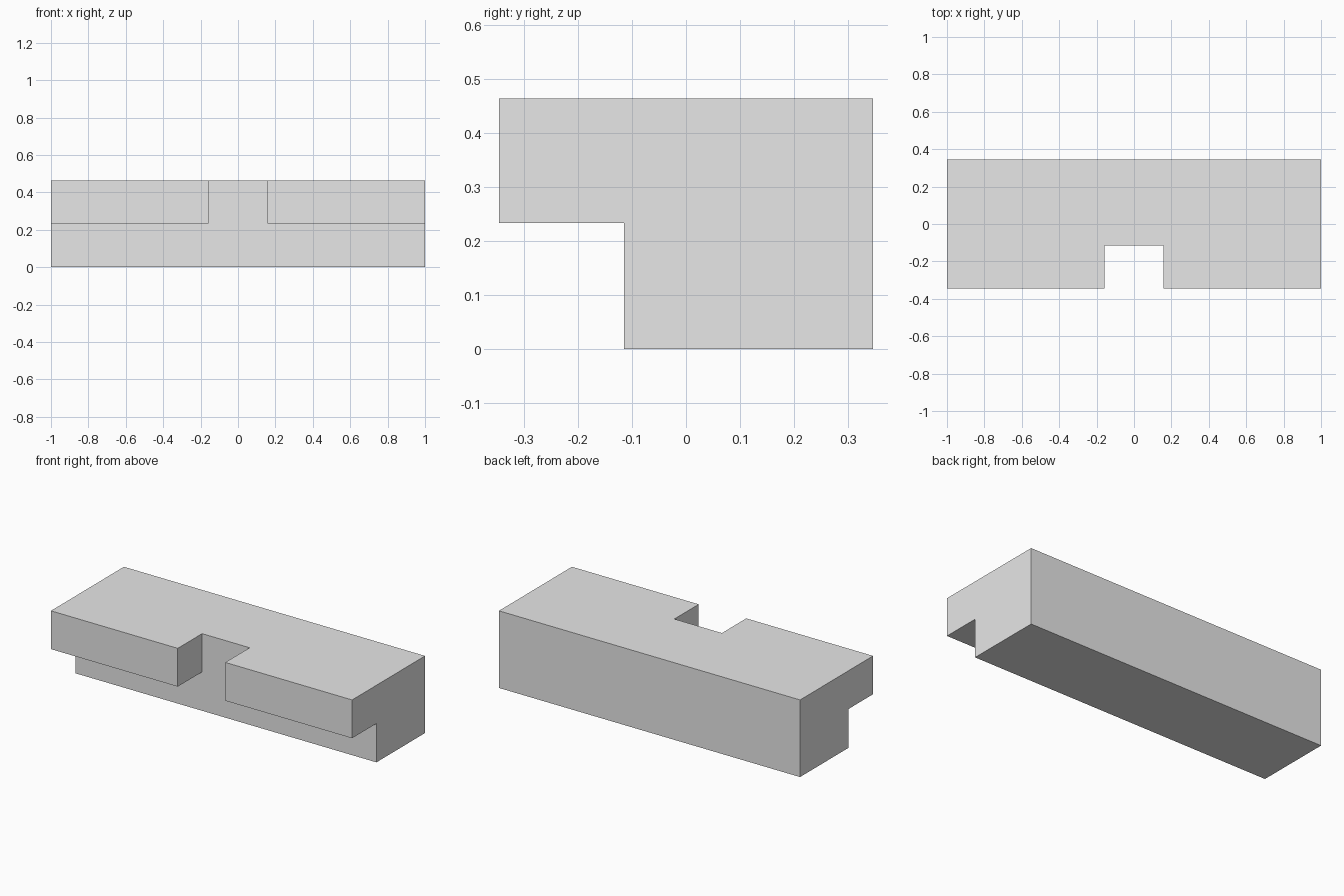
import bpy
import bmesh
from mathutils import Vector

cube = bpy.data.objects.get("Cube")
if cube:
    bpy.data.objects.remove(cube, do_unlink=True)

HALF_LENGTH = 1.0
BACK, RECESS, FRONT = 0.346, -0.115, -0.346
HEIGHT, LEDGE = 0.463, 0.233
NOTCH = 0.158

# Main body as a plain block
bm = bmesh.new()
bmesh.ops.create_cube(bm, size=1)
bmesh.ops.scale(bm, vec=(2 * HALF_LENGTH, BACK - RECESS, HEIGHT), verts=bm.verts)
bmesh.ops.translate(bm, vec=(0, (BACK + RECESS) / 2, HEIGHT / 2), verts=bm.verts)

# Cut lines for the ledge underside and the notch sides
for point, normal in (((0, 0, LEDGE), (0, 0, 1)),
                      ((NOTCH, 0, 0), (1, 0, 0)),
                      ((-NOTCH, 0, 0), (1, 0, 0))):
    bmesh.ops.bisect_plane(bm, geom=bm.verts[:] + bm.edges[:] + bm.faces[:],
                           plane_co=point, plane_no=normal)

# Pull the two overhanging blocks forward from the upper front
bm.normal_update()
for face in bm.faces[:]:
    centre = face.calc_center_median()
    if face.normal.y < -0.9 and centre.z > LEDGE and abs(centre.x) > NOTCH:
        moved = bmesh.ops.extrude_discrete_faces(bm, faces=[face])["faces"][0]
        bmesh.ops.translate(bm, vec=Vector((0, FRONT - RECESS, 0)), verts=moved.verts)

# Merge coplanar faces into clean flat sides
bmesh.ops.remove_doubles(bm, verts=bm.verts, dist=0.0001)
bmesh.ops.dissolve_limit(bm, angle_limit=0.01, verts=bm.verts, edges=bm.edges)
bmesh.ops.recalc_face_normals(bm, faces=bm.faces)

mesh = bpy.data.meshes.new("notched_block")
bm.to_mesh(mesh)
bm.free()
block = bpy.data.objects.new("notched_block", mesh)
bpy.context.collection.objects.link(block)

# Single light grey colour
grey = bpy.data.materials.new("light_grey")
grey.use_nodes = True
grey.diffuse_color = (0.8, 0.8, 0.8, 1)
grey.node_tree.nodes["Principled BSDF"].inputs["Base Color"].default_value = grey.diffuse_color
mesh.materials.append(grey)
